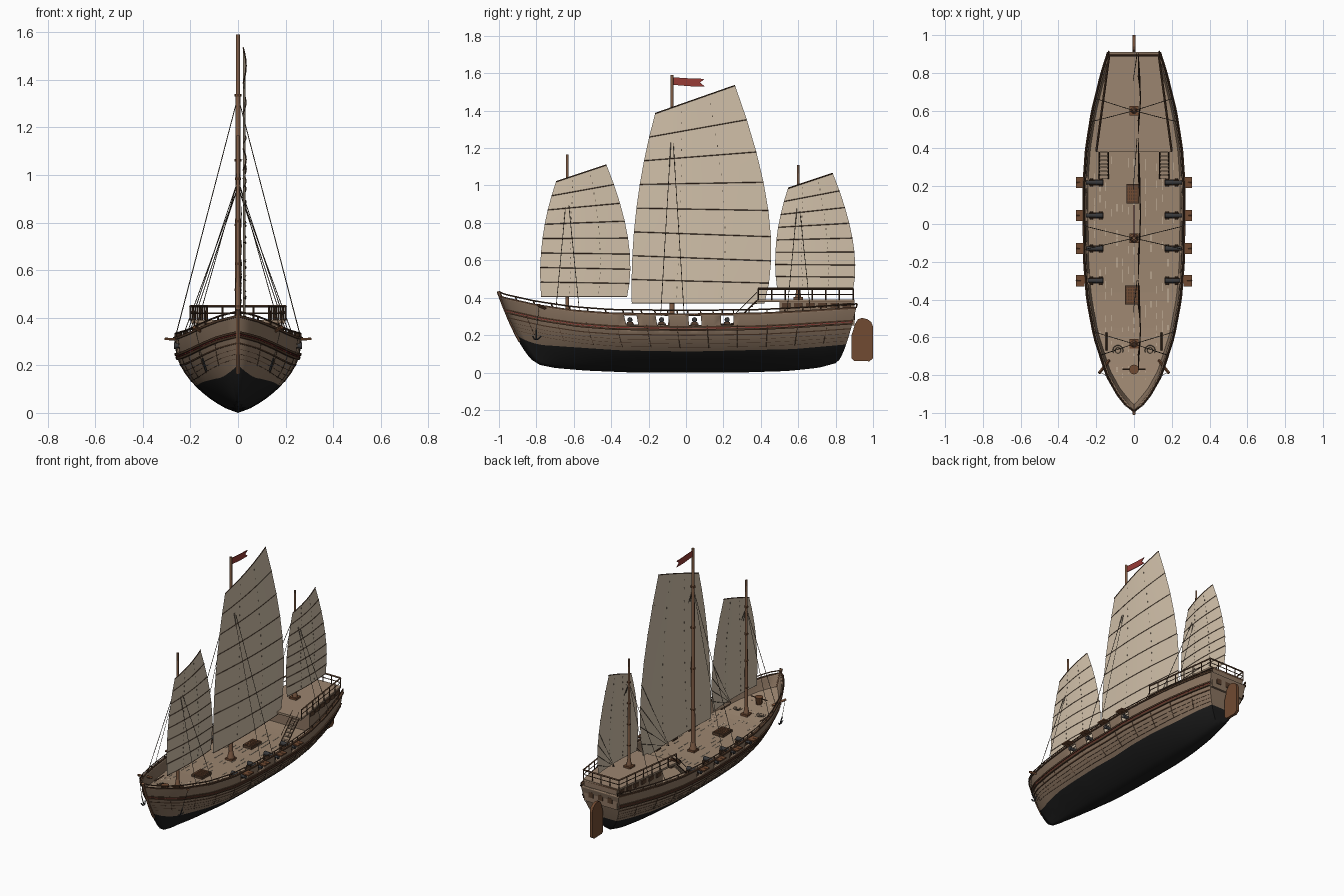
import bpy, bmesh, math, random
from mathutils import Vector, Matrix

random.seed(4)
if "Cube" in bpy.data.objects:
    bpy.data.objects.remove(bpy.data.objects["Cube"])


def material(name, r, g, b):
    m = bpy.data.materials.new(name)
    m.use_nodes = True
    m.diffuse_color = (r, g, b, 1)
    bsdf = m.node_tree.nodes["Principled BSDF"]
    bsdf.inputs["Base Color"].default_value = (r, g, b, 1)
    bsdf.inputs["Roughness"].default_value = 0.9
    return m


HULL = material("hull planks", .26, .178, .12)
DECK = material("deck planks", .33, .235, .16)
PITCH = material("black pitch", .012, .012, .012)
DARK = material("dark timber", .09, .046, .025)
BROWN = material("red brown timber", .165, .07, .032)
SPAR = material("spar timber", .22, .11, .06)
CLOTH = material("sail cloth", .64, .53, .4)
RED = material("faded red", .31, .045, .037)
IRON = material("iron", .04, .04, .042)
ROPE = material("rope", .11, .085, .06)


# ---- helpers ----
def finish(name, bm, mats, smooth=False):
    mesh = bpy.data.meshes.new(name)
    bm.to_mesh(mesh)
    bm.free()
    ob = bpy.data.objects.new(name, mesh)
    bpy.context.collection.objects.link(ob)
    for m in mats if isinstance(mats, list) else [mats]:
        mesh.materials.append(m)
    if smooth:
        bpy.ops.object.select_all(action="DESELECT")
        ob.select_set(True)
        bpy.context.view_layer.objects.active = ob
        bpy.ops.object.shade_smooth_by_angle(angle=math.radians(40))
    return ob


def box(bm, centre, size):
    bmesh.ops.create_cube(bm, size=1, matrix=Matrix.Translation(centre) @ Matrix.Diagonal((*size, 1)))


def rod(bm, a, b, r1, r2=None, sides=4):
    a, b = Vector(a), Vector(b)
    turn = (b - a).to_track_quat("Z", "Y").to_matrix().to_4x4()
    bmesh.ops.create_cone(bm, cap_ends=True, segments=sides, radius1=r1, radius2=r1 if r2 is None else r2,
                          depth=(b - a).length, matrix=Matrix.Translation((a + b) / 2) @ turn)


def path(bm, pts, r, sides=4):
    for a, b in zip(pts, pts[1:]):
        rod(bm, a, b, r, sides=sides)


def plate(name, outline, thick, mat):
    bm = bmesh.new()
    face = bm.faces.new([bm.verts.new((-thick / 2, y, z)) for y, z in outline])
    ext = bmesh.ops.extrude_face_region(bm, geom=[face])["geom"]
    bmesh.ops.translate(bm, vec=(thick, 0, 0), verts=[v for v in ext if isinstance(v, bmesh.types.BMVert)])
    bmesh.ops.recalc_face_normals(bm, faces=bm.faces)
    finish(name, bm, mat)


def lookup(table, v):
    for (a, p), (b, q) in zip(table, table[1:]):
        if v <= b:
            return p + (q - p) * max(0, v - a) / (b - a)
    return table[-1][1]


# ---- hull shape ----
WIDTH = [(-1, 0), (-.95, .05), (-.9, .09), (-.8, .145), (-.6, .21), (-.4, .248), (-.2, .264), (.2, .268),
         (.4, .254), (.6, .222), (.8, .172), (.91, .137)]
SHEER = [(-1, .405), (-.8, .36), (-.6, .33), (-.4, .315), (0, .31), (.4, .315), (.6, .325), (.91, .345)]
KEEL = [(-1, .04), (-.9, .024), (-.7, .01), (-.4, 0), (.3, 0), (.6, .008), (.8, .025), (.91, .05)]
WATER = [(-1, .2), (-.94, .165), (-.88, .148), (-.4, .118), (0, .112), (.6, .125), (.91, .15)]


def hull(y, t, out=0):
    low, top = lookup(KEEL, y), lookup(SHEER, y)
    foot = -.78 + 1.58 * (y + 1) / 1.91
    x = lookup(WIDTH, y) * math.sin(math.pi / 2 * t ** .75)
    return Vector((x + out, foot + (y - foot) * t ** .62, low + (top - low) * t))


def t_below(y, d):
    return 1 - d / (lookup(SHEER, y) - lookup(KEEL, y))


def below(y, d, out=0):
    return hull(y, t_below(y, d), out)


PORTS = [-.3, -.13, .045, .22]
stations = sorted({round(-1 + 1.91 * i / 40, 4) for i in range(41)} | {p + s for p in PORTS for s in (-.034, .034)})

# hull shell, with the gun ports left open
bm = bmesh.new()
grid = []
for y in stations:
    tw = (lookup(WATER, y) - lookup(KEEL, y)) / (lookup(SHEER, y) - lookup(KEEL, y))
    tp = t_below(y, .06)
    ts = [tw * k / 6 for k in range(7)] + [tw + (tp - tw) * k / 3 for k in (1, 2, 3)] + [t_below(y, .008), 1]
    grid.append([bm.verts.new(hull(y, t)) for t in ts])
grid.append([bm.verts.new((0, v.co.y, v.co.z)) for v in grid[-1]])
for i in range(len(grid) - 1):
    ym = (stations[i] + stations[i + 1]) / 2 if i + 1 < len(stations) else 9
    for j in range(11):
        if j == 9 and any(abs(ym - p) < .034 for p in PORTS):
            continue
        f = bm.faces.new((grid[i][j], grid[i + 1][j], grid[i + 1][j + 1], grid[i][j + 1]))
        f.material_index = 1 if j < 6 else 0
bmesh.ops.remove_doubles(bm, verts=bm.verts, dist=.0001)
ob = finish("hull", bm, [HULL, PITCH], True)
mod = ob.modifiers.new("mirror", "MIRROR")
mod.use_clip = True
mod = ob.modifiers.new("planking", "SOLIDIFY")
mod.thickness = .012
mod.offset = -1


# wales, seams and cap rail following the sheer
def strake(name, d0, d1, out, mat):
    bm = bmesh.new()
    for side in (1, -1):
        rings = []
        for y in stations:
            ring = [below(y, d1, -.008), below(y, d1, out), below(y, d0, out), below(y, d0, -.008)]
            rings.append([bm.verts.new((max(p.x, 0) * side, max(p.y, -.995), p.z)) for p in ring])
        for a, b in zip(rings, rings[1:]):
            for k in range(4):
                bm.faces.new((a[k], b[k], b[(k + 1) % 4], a[(k + 1) % 4]))
    bmesh.ops.recalc_face_normals(bm, faces=bm.faces)
    finish(name, bm, mat, True)


strake("cap_rail", -.006, .004, .006, DARK)
strake("upper_wale", .062, .071, .008, DARK)
strake("red_stripe", .072, .076, .005, RED)
strake("lower_wale", .078, .088, .008, DARK)
strake("side_wale", .108, .114, .003, DARK)
for n, d in enumerate((.135, .155, .175)):
    strake(f"plank_seam_{n}", d, d + .0015, .0006, DARK)

# open rail on the bulwark and frame joints on the planking
rail, joints = bmesh.new(), bmesh.new()
for side in (1, -1):
    def flip(p):
        return Vector((p.x * side, max(p.y, -.99), p.z))
    path(rail, [flip(below(y, -.022, -.003)) for y in stations], .004)
    for y in stations[::2]:
        rod(rail, flip(below(y, 0, -.003)), flip(below(y, -.022, -.003)), .004)
    for k in range(11):
        y = -.88 + .165 * k
        path(joints, [flip(below(y, d)) for d in (.06, .1, .14, .18)], .0014)
finish("bulwark_rail", rail, DARK)
finish("frame_joints", joints, DARK)

# stem post
bm = bmesh.new()
path(bm, [hull(-1, t) + Vector((0, .008, 0)) for t in (.35, .45, .6, .7, .85, 1, 1.08)], .01, 6)
finish("stem_post", bm, SPAR, True)

# main deck with caulking dashes
bm = bmesh.new()
rows = []
for y in stations:
    p = below(y, .07, -.006)
    rows.append([bm.verts.new((s * max(p.x, .001), p.y, p.z)) for s in (-1, 1)])
for a, b in zip(rows, rows[1:]):
    bm.faces.new((a[0], a[1], b[1], b[0]))
finish("main_deck", bm, DECK)


def deck_z(y):
    return lookup(SHEER, y) - .07


bm = bmesh.new()
for k in range(130):
    y = random.uniform(-.85, .34)
    x = round(random.uniform(-1, 1) * lookup(WIDTH, y) * .85 / .03) * .03
    box(bm, (x, y, deck_z(y) + .001), (.0035, .04, .003))
finish("deck_caulking", bm, CLOTH)

# poop cabin and deck
def poop_x(y):
    return .2 - (y - .38) * .135


for name, y0, z0, z1, inset, mat in (("poop_cabin", .5, .25, .378, .008, HULL), ("poop_deck", .38, .38, .391, 0, DECK),
                                     ("poop_edge", .382, .376, .389, -.004, DARK), ("poop_red_band", .5, .38, .388, -.007, RED)):
    bm = bmesh.new()
    corners = [(-poop_x(y0), y0), (poop_x(y0), y0), (poop_x(.905), .9), (-poop_x(.905), .9)]
    vs = [[bm.verts.new((x - math.copysign(inset, x), y, z)) for x, y in corners] for z in (z0, z1)]
    bm.faces.new(vs[0][::-1])
    bm.faces.new(vs[1])
    for k in range(4):
        m = (k + 1) % 4
        bm.faces.new((vs[0][k], vs[0][m], vs[1][m], vs[1][k]))
    finish(name, bm, mat)

bm = bmesh.new()
for side in (1, -1):
    for k in range(6):
        y = .535 + k * .065
        box(bm, (side * (poop_x(y) - .007), y, .359), (.009, .046, .026))
for x in (-.07, 0, .07):
    box(bm, (x, .9, .3), (.034, .009, .036))
finish("cabin_windows", bm, DARK)

# poop railing, open at the front
bm = bmesh.new()
a, b = poop_x(.385), poop_x(.89)
for p, q, n in (((a, .385), (b, .893), 7), ((-a, .385), (-b, .893), 7), ((-b, .893), (b, .893), 4)):
    p, q = Vector((*p, .388)), Vector((*q, .388))
    for h, r in ((.03, .003), (.06, .006)):
        rod(bm, p + Vector((0, 0, h)), q + Vector((0, 0, h)), r)
    for k in range(n + 1):
        c = p.lerp(q, k / n)
        rod(bm, c, c + Vector((0, 0, .06)), .004)
finish("poop_railing", bm, DARK)

# stairs to the poop
treads, strings = bmesh.new(), bmesh.new()
for x in (-.16, .16):
    for k in range(7):
        box(treads, (x, .25 + k * .02, .262 + k * .018), (.045, .017, .005))
    for s in (-.024, .024):
        rod(strings, (x + s, .24, .25), (x + s, .38, .385), .004)
        rod(strings, (x + s, .26, .31), (x + s, .38, .43), .002)
finish("stair_treads", treads, DECK)
finish("stair_strings", strings, DARK)

# guns, carriages and raised port lids
guns, carts, lids = bmesh.new(), bmesh.new(), bmesh.new()
for y in PORTS:
    for s in (1, -1):
        rod(guns, (s * .165, y, .282), (s * .262, y, .282), .014, .01, 10)
        rod(guns, (s * .258, y, .282), (s * .268, y, .282), .013, sides=10)
        box(carts, (s * .2, y, .262), (.075, .032, .018))
        for dx in (.175, .225):
            rod(carts, (s * dx, y - .022, .252), (s * dx, y + .022, .252), .009, sides=8)
        rod(lids, (s * .264, y, .308), (s * .308, y, .312), .005)
        box(lids, (s * .285, y, .31), (.046, .06, .008))
finish("cannons", guns, IRON, True)
finish("gun_carriages", carts, DARK)
finish("port_lids", lids, BROWN)

# hatches with gratings
frames, bars = bmesh.new(), bmesh.new()
for y, w, h in ((.16, .066, .105), (-.375, .08, .1)):
    z = deck_z(y)
    box(frames, (-.007, y, z + .007), (w, h, .02))
    for k in range(5):
        box(bars, (-.007, y + (k - 2) * h * .17, z + .018), (w * .8, .006, .004))
        box(bars, (-.007 + (k - 2) * w * .17, y, z + .018), (.005, h * .8, .004))
finish("hatch_frames", frames, DARK)
finish("hatch_gratings", bars, BROWN)

# masts, collars and shrouds
masts, collars, shrouds = bmesh.new(), bmesh.new(), bmesh.new()
for y, base, top, hang, r in ((-.635, .265, 1.165, .98, .011), (-.075, .24, 1.59, 1.33, .014), (.6, .39, 1.11, .95, .01)):
    rod(masts, (0, y, base - .02), (0, y, top), r, r * .6, 12)
    rod(masts, (0, y, base), (0, y, base + .06), r * 1.8, r, 12)
    box(collars, (0, y, base + .005), (.05, .05, .016))
    for k in range(1, 5):
        z = base + (hang - base) * k / 4
        rod(collars, (0, y, z), (0, y, z + .01), r * 1.1, sides=8)
    for s in (1, -1):
        for dy in (-.06, .065):
            end = below(y + dy, 0)
            rod(shrouds, (0, y, hang), (s * end.x, y + dy, end.z), .0018)
finish("masts", masts, SPAR, True)
finish("mast_collars", collars, BROWN)
finish("shrouds", shrouds, ROPE)


# battened sails
def curve(a, b, c, t):
    return [(1 - t) ** 2 * p + 2 * t * (1 - t) * q + t * t * r for p, q, r in zip(a, b, c)]


def sail(name, luff, leech, n):
    cloth, sticks, sheets, seams = bmesh.new(), bmesh.new(), bmesh.new(), bmesh.new()
    rows = []
    for k in range(n + 1):
        a, b = curve(*luff, k / n), curve(*leech, k / n)
        rows.append([Vector((.02 + .012 * math.sin(math.pi * s / 6), a[0] + (b[0] - a[0]) * s / 6,
                             a[1] + (b[1] - a[1]) * s / 6)) for s in range(7)])
        path(sticks, [p + Vector((.002, 0, 0)) for p in rows[-1]], .003 if k == n else .002)
        if 0 < k < 5:
            rod(sheets, rows[-1][6] - Vector((.004, 0, 0)), rows[0][4] - Vector((.035, 0, -.004)), .0013)
    vs = [[cloth.verts.new(p) for p in row] for row in rows]
    for p, q, lo, hi in zip(vs, vs[1:], rows, rows[1:]):
        for s in range(6):
            cloth.faces.new((p[s], p[s + 1], q[s + 1], q[s]))
        # stitching dashes on the sail face
        for s in (2, 4):
            for f in (.3, .7):
                box(seams, lo[s].lerp(hi[s], f), (.003, .003, .01))
    finish(name, cloth, CLOTH, True)
    finish(name + "_battens", sticks, DARK)
    finish(name + "_sheets", sheets, ROPE)
    finish(name + "_stitching", seams, ROPE)


sail("fore_sail", ((-.775, .405), (-.8, .72), (-.695, 1.02)), ((-.315, .405), (-.25, .68), (-.425, 1.11)), 8)
sail("main_sail", ((-.29, .37), (-.303, .88), (-.165, 1.385)), ((.42, .37), (.54, .78), (.262, 1.535)), 8)
sail("mizzen_sail", ((.487, .45), (.45, .7), (.545, .985)), ((.895, .45), (.94, .68), (.785, 1.065)), 8)

plate("flag", [(-.07, 1.578), (.03, 1.572), (.1, 1.57), (.075, 1.55), (.1, 1.53), (.03, 1.53), (-.07, 1.538)], .004, RED)
plate("rudder", [(.885, .075), (.9, .062), (.98, .06), (1, .075), (1, .245), (.99, .27), (.97, .285), (.94, .292),
                 (.92, .285), (.905, .262), (.885, .2)], .018, BROWN)

# capstan, catheads, bitts, rope coils and anchors at the bow
bm = bmesh.new()
z = deck_z(-.77)
rod(bm, (0, -.77, z), (0, -.77, z + .05), .018, .026, 10)
for s in (1, -1):
    rod(bm, (s * .13, -.72, .33), (s * .185, -.79, .36), .008)
finish("capstan_and_catheads", bm, BROWN)
bm = bmesh.new()
rod(bm, (-.06, -.77, z + .04), (.06, -.77, z + .04), .004)
for s in (1, -1):
    rod(bm, (s * .145, -.67, .285), (s * .145, -.575, .285), .005)
finish("capstan_bar_and_bitts", bm, DARK)
coils, anchors = bmesh.new(), bmesh.new()
for s in (1, -1):
    for r in (.015, .028):
        ring = [(s * .085 + r * math.cos(k * .6283), -.67 + r * math.sin(k * .6283), deck_z(-.67) + .004) for k in range(11)]
        path(coils, ring, .002)
    rod(coils, (s * .18, -.785, .355), (s * .15, -.8, .23), .0015)
    rod(anchors, (s * .15, -.8, .23), (s * .132, -.8, .175), .004)
    path(anchors, [(s * .14, -.82, .195), (s * .134, -.81, .178), (s * .134, -.79, .178), (s * .142, -.775, .195)], .004)
finish("rope_coils", coils, ROPE)
finish("anchors", anchors, IRON)
